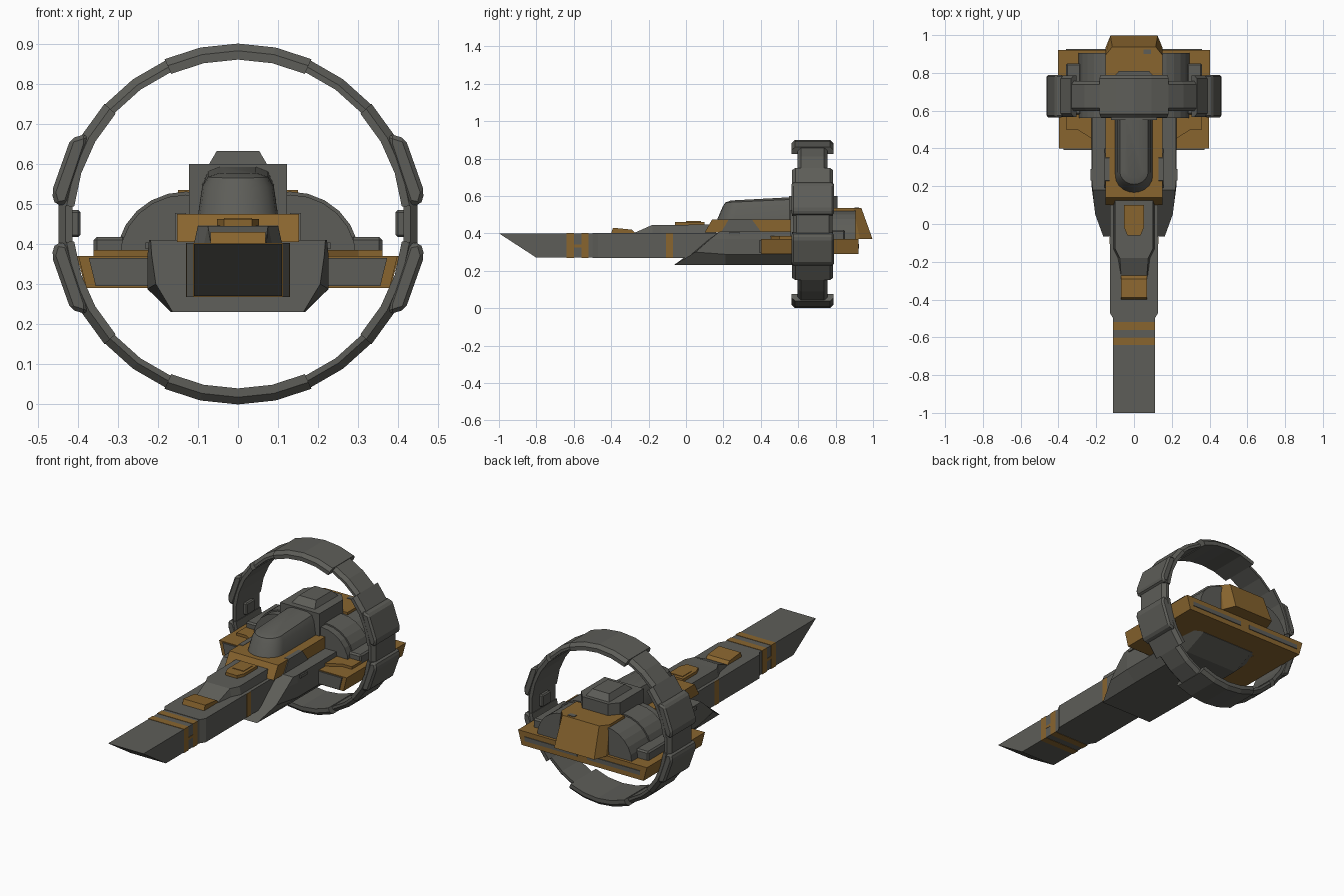
import bpy, bmesh, math

if "Cube" in bpy.data.objects:
    bpy.data.objects.remove(bpy.data.objects["Cube"])


def material(name, rgb):
    m = bpy.data.materials.new(name)
    m.diffuse_color = (*rgb, 1)
    m.use_nodes = True
    m.node_tree.nodes["Principled BSDF"].inputs["Base Color"].default_value = m.diffuse_color
    return m


GRAY = material("hull gray", (0.11, 0.11, 0.098))
OCHRE = material("ochre paint", (0.25, 0.13, 0.028))


def loft(name, sections, mat, mirror=False, bevel=0, closed=False):
    """Skin equal-length 3D loops; cap the ends unless closed."""
    bm = bmesh.new()
    rows = [[bm.verts.new(p) for p in s] for s in sections]
    n = len(rows[0])
    for a, b in zip(rows, rows[1:]):
        for i in range(n):
            j = (i + 1) % n
            bm.faces.new((a[i], a[j], b[j], b[i]))
    bm.faces.new(rows[0])
    bm.faces.new(rows[-1])
    bmesh.ops.recalc_face_normals(bm, faces=bm.faces)
    me = bpy.data.meshes.new(name)
    bm.to_mesh(me)
    bm.free()
    me.materials.append(mat)
    ob = bpy.data.objects.new(name, me)
    bpy.context.collection.objects.link(ob)
    if bevel:
        m = ob.modifiers.new("bevel", 'BEVEL')
        m.width, m.segments = bevel, 1
    if mirror:
        m = ob.modifiers.new("mirror", 'MIRROR')
        m.use_mirror_merge = False
    return ob


def prism(name, axis, pts, a, b, mat, **kw):
    """Extrude a 2D profile along x (pts y,z), y (pts x,z) or z (pts x,y)."""
    def put(p, t):
        return {'x': (t, p[0], p[1]), 'y': (p[0], t, p[1]), 'z': (p[0], p[1], t)}[axis]
    return loft(name, [[put(p, a) for p in pts], [put(p, b) for p in pts]], mat, **kw)


def box(name, x, y, z, mat, **kw):
    return prism(name, 'z', [(x[0], y[0]), (x[1], y[0]), (x[1], y[1]), (x[0], y[1])], *z, mat, **kw)


def sym(pts):
    """Close a right-hand half outline with its mirror image."""
    return pts + [(-p[0], *p[1:]) for p in reversed(pts)]


# --- nose blade ---
prism("nose_blade", 'x', [(-1, .4), (.2, .4), (.2, .27), (-.8, .27)], -.11, .11, GRAY)
prism("nose_sleeve", 'z', sym([(.11, -.5), (.128, -.47), (.128, .2)]), .268, .402, GRAY)
loft("nose_spine", [
    sym([(.072, -.28, .40), (.068, -.28, .401)]),
    sym([(.085, -.18, .40), (.075, -.18, .445)]),
    sym([(.11, -.13, .40), (.10, -.13, .445)]),
    sym([(.11, .16, .40), (.10, .16, .447)])], GRAY)
prism("nose_wedge", 'x', [(-.4, .4), (-.39, .43), (-.29, .42), (-.27, .4)], -.068, .068, OCHRE)
prism("spine_plate", 'z', sym([(.035, -.06), (.052, -.02), (.052, .1)]), .44, .462, OCHRE)
box("spine_plate_lid", (-.035, .035), (0, .08), (.46, .465), OCHRE)
for i, y in enumerate((-.62, -.54)):
    box(f"nose_stripe_{i}", (-.112, .112), (y - .02, y + .02), (.268, .402), OCHRE)
box("stripe_link", (-.112, .112), (-.61, -.55), (.325, .34), OCHRE)
box("sleeve_stripe", (.126, .13), (-.107, -.07), (.268, .402), OCHRE, mirror=True)

# --- main hull ---
def hull_section(y, bottom, low):
    return sym([(.167, y, bottom), (.226, y, low), (.226, y, .37), (.222, y, .41)])


loft("main_hull", [
    sym([(.163, -.065, .23), (.205, .05, .30), (.215, .13, .37), (.218, .18, .41)]),
    hull_section(.21, .23, .288), hull_section(.64, .23, .288), hull_section(.78, .288, .3)], GRAY)
box("hull_side_latch", (.215, .231), (.23, .29), (.388, .404), GRAY, mirror=True)
prism("cockpit_deck", 'x', [(.1, .405), (.14, .475), (.8, .475), (.8, .405)], -.152, .152, OCHRE)
prism("deck_side_plate", 'x', [(.19, .41), (.23, .477), (.35, .477), (.4, .41)], .13, .157, GRAY, mirror=True)


# --- canopy with round nose ---
def canopy_ring(w, front, z0, z1):
    cy = front + w * .9
    pts = [(w, .58)] + [(w * math.cos(t), cy - w * .9 * math.sin(t))
                        for t in (math.pi * k / 10 for k in range(11))] + [(-w, .58)]
    return [(x, y, z0 + (z1 - z0) * (y - .17) / .41) for x, y in pts]


canopy = loft("canopy", [
    canopy_ring(.1, .165, .47, .47), canopy_ring(.089, .195, .54, .55),
    canopy_ring(.075, .21, .563, .582), canopy_ring(.045, .24, .572, .594)], GRAY)
with bpy.context.temp_override(object=canopy, active_object=canopy,
                               selected_objects=[canopy], selected_editable_objects=[canopy]):
    bpy.ops.object.shade_smooth_by_angle(angle=math.radians(25))

# --- housing behind the canopy ---
prism("rear_housing", 'z', sym([(.122, .55), (.122, .76), (.08, .81)]), .47, .6, GRAY)
loft("roof_hatch", [
    sym([(.073, .58, .598), (.073, .79, .598)]),
    sym([(.053, .62, .632), (.053, .76, .632)])], GRAY)
loft("tail_block", [
    sym([(.152, .76, .37), (.152, .93, .37), (.125, .997, .37)]),
    sym([(.15, .76, .535), (.15, .895, .535), (.115, .938, .535)])], OCHRE)
box("tail_vent", (.05, .09), (.90, .925), (.53, .538), GRAY)

# --- half-barrel engines ---
arc = [(.13 + .165 * math.cos(math.radians(a)), .365 + .158 * math.sin(math.radians(a)))
       for a in range(0, 106, 15)]
prism("engine_barrel", 'y', arc + [(.08, .365)], .56, .905, GRAY, mirror=True)
prism("engine_rim", 'y', [(.13 + (x - .13) * 1.05, .365 + (z - .365) * 1.05) for x, z in arc]
      + [(.08, .365)], .6, .74, GRAY, mirror=True)
box("engine_side_box", (.28, .36), (.58, .85), (.36, .418), GRAY, mirror=True, bevel=.008)

# --- side wings and rear bar ---
prism("side_wing", 'y', [(.2, .29), (.378, .29), (.398, .37), (.2, .37)], .4, .8, OCHRE, mirror=True)
prism("wing_intake", 'y', [(.215, .295), (.355, .295), (.372, .365), (.215, .365)],
      .393, .41, GRAY, mirror=True)
prism("wing_step", 'z', [(.22, .45), (.3, .5), (.36, .5), (.36, .8), (.22, .8)], .365, .385,
      OCHRE, mirror=True)
prism("rear_bar", 'y', sym([(.38, .29), (.402, .37)]), .76, .922, OCHRE)
box("rear_bar_slot", (.03, .36), (.918, .926), (.318, .342), GRAY, mirror=True)


# --- big ring ---
def ring_arc(name, a0, a1, rin, rout, hw):
    """Chamfered band swept about the y axis in 12 degree facets."""
    rm = rout - .018
    sec = [(rin, -hw), (rm, -hw), (rout, -hw + .018), (rout, hw - .018), (rm, hw), (rin, hw)]
    n = round((a1 - a0) / 12)
    loops = []
    for i in range(n + 1):
        t = math.radians(a0 + (a1 - a0) * i / n)
        loops.append([(r * math.cos(t), .677 + y, .45 + r * math.sin(t)) for r, y in sec])
    loft(name, loops, GRAY)


for k in (0, 180):
    ring_arc(f"ring_cap_{k}", 66 + k, 114 + k, .41, .45, .112)
    ring_arc(f"ring_side_{k}", -6 + k, 6 + k, .415, .45, .105)
    for a in (42, 114):
        ring_arc(f"ring_link_{k + a}", a + k, a + 24 + k, .414, .446, .08)
    for a in (6, -42):
        ring_arc(f"ring_shoulder_{k + a}", a + k, a + 36 + k, .411, .448, .11)
pad = [(.375, .676), (.4175, .663), (.465, .529), (.455, .495), (.425, .5), (.375, .65)]
for tag, s in (("upper", 1), ("lower", -1)):
    prism(f"ring_pad_{tag}", 'y', [(x, .45 + s * (z - .45)) for x, z in pad],
          .564, .79, GRAY, mirror=True, bevel=.01)
box("ring_inner_plate", (.393, .43), (.64, .715), (.417, .485), GRAY, mirror=True, bevel=.006)
